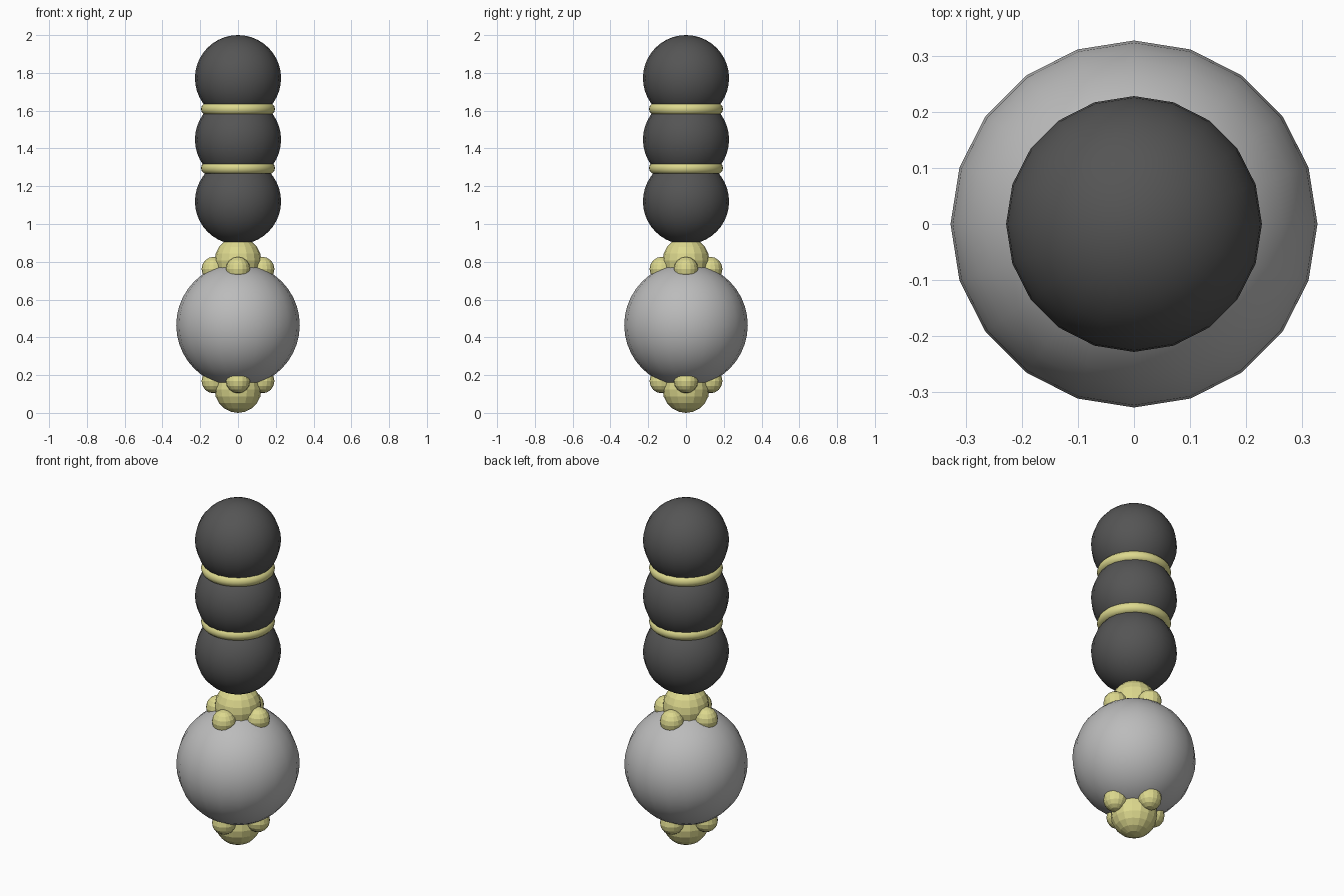
import bpy
from math import cos, sin, pi

if "Cube" in bpy.data.objects:
    bpy.data.objects.remove(bpy.data.objects["Cube"])


def material(name, color):
    m = bpy.data.materials.new(name)
    m.diffuse_color = color
    m.use_nodes = True
    m.node_tree.nodes["Principled BSDF"].inputs["Base Color"].default_value = m.diffuse_color
    return m


dark = material("dark_grip", (0.09, 0.09, 0.09, 1))
gold = material("pale_gold", (0.72, 0.69, 0.27, 1))
silver = material("silver", (0.5, 0.5, 0.5, 1))


def finish(name, mat, smooth):
    ob = bpy.context.object
    ob.name = name
    ob.data.materials.append(mat)
    if smooth:
        bpy.ops.object.shade_smooth()
    return ob


def ball(name, loc, r, mat, seg, rings, smooth):
    bpy.ops.mesh.primitive_uv_sphere_add(
        segments=seg, ring_count=rings, radius=r, location=loc)
    return finish(name, mat, smooth)


# Large body sphere
BODY_Z = 0.465
ball("body_sphere", (0, 0, BODY_Z), 0.327, silver, 20, 20, True)

# Stacked dark spheres of the grip
for i, z in enumerate((1.12, 1.447, 1.772)):
    ball(f"grip_sphere_{i + 1}", (0, 0, z), 0.228, dark, 20, 20, True)

# Gold rings between the grip spheres
for i, z in enumerate((1.296, 1.609)):
    bpy.ops.mesh.primitive_torus_add(
        major_radius=0.164, minor_radius=0.032, major_segments=40,
        minor_segments=12, location=(0, 0, z))
    finish(f"grip_ring_{i + 1}", gold, True)

# Gold caps above and below the body, each with four studs
for name, s in (("upper", 1), ("lower", -1)):
    ball(f"{name}_cap", (0, 0, BODY_Z + s * 0.341), 0.124, gold, 16, 10, False)
    for k in range(4):
        a = k * pi / 2
        ball(f"{name}_stud_{k + 1}",
             (0.129 * cos(a), 0.129 * sin(a), BODY_Z + s * 0.297),
             0.064, gold, 16, 8, False)
